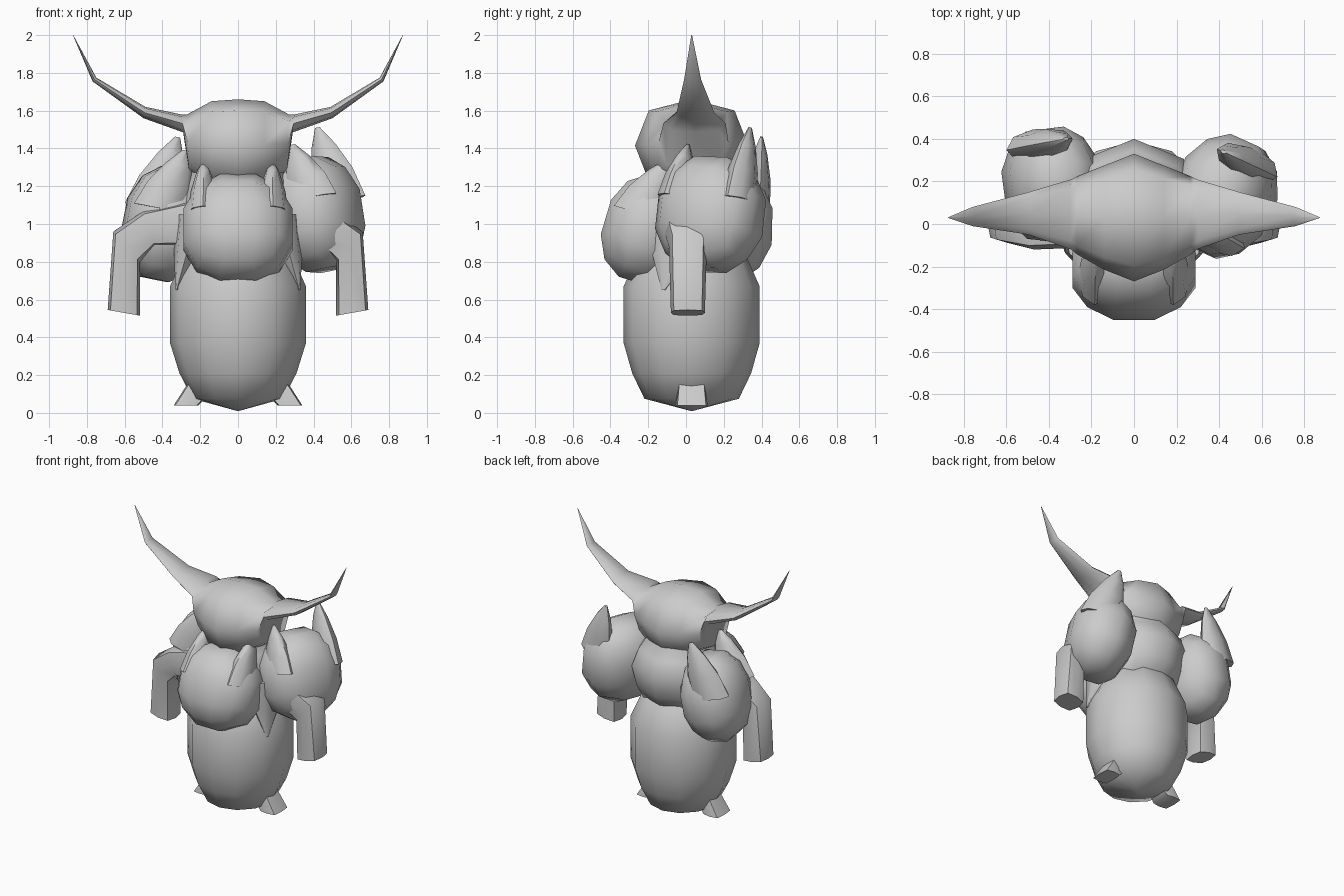
import bpy, bmesh, math
from mathutils import Matrix, Vector

old = bpy.data.objects.get("Cube")
if old:
    bpy.data.objects.remove(old, do_unlink=True)

grey = bpy.data.materials.new("plain grey")
grey.use_nodes = True
grey.diffuse_color = (0.6, 0.6, 0.6, 1)
grey.node_tree.nodes["Principled BSDF"].inputs["Base Color"].default_value = (0.6, 0.6, 0.6, 1)


def finish(name, bm, angle=60):
    """Turn a bmesh into a smooth-shaded grey object."""
    bmesh.ops.remove_doubles(bm, verts=bm.verts, dist=0.0005)
    bmesh.ops.recalc_face_normals(bm, faces=bm.faces)
    mesh = bpy.data.meshes.new(name)
    bm.to_mesh(mesh)
    bm.free()
    mesh.materials.append(grey)
    obj = bpy.data.objects.new(name, mesh)
    bpy.context.collection.objects.link(obj)
    bpy.ops.object.select_all(action="DESELECT")
    obj.select_set(True)
    bpy.context.view_layer.objects.active = obj
    bpy.ops.object.shade_smooth_by_angle(angle=math.radians(angle))


def skin(bm, rings):
    """Bridge a list of point rings and cap both ends."""
    loops = [[bm.verts.new(p) for p in ring] for ring in rings]
    n = len(loops[0])
    for low, high in zip(loops, loops[1:]):
        for i in range(n):
            j = (i + 1) % n
            bm.faces.new((low[i], low[j], high[j], high[i]))
    bm.faces.new(loops[0])
    bm.faces.new(loops[-1])


def circle(n, power=1):
    """Unit circle; a power below one squares it off."""
    def bend(v):
        return math.copysign(abs(v) ** power, v) if abs(v) > 1e-6 else 0
    return [(bend(math.cos(math.tau * i / n)), bend(math.sin(math.tau * i / n))) for i in range(n)]


def lathe(name, profile, n):
    """Stack elliptical rings given as (z, radius x, radius y, centre y)."""
    bm = bmesh.new()
    skin(bm, [[(rx * c, cy + ry * s, z) for c, s in circle(n)] for z, rx, ry, cy in profile])
    finish(name, bm)


def limb_ring(section, side=1, power=0.8):
    """Ring spanning two points of the x-z plane, with half depth and centre y."""
    a, b = Vector(section[0]), Vector(section[1])
    ry, cy = section[2:]
    mid, half = (a + b) / 2, (a - b) / 2
    return [(side * (mid.x + half.x * c), cy + ry * s, mid.y + half.y * c)
            for c, s in circle(8, power)]


# Egg-shaped body
lathe("body", [(0.01, 0.004, 0.004, 0.03), (0.075, 0.24, 0.25, 0.03), (0.21, 0.31, 0.315, 0.03),
               (0.37, 0.36, 0.36, 0.03), (0.67, 0.36, 0.36, 0.03),
               (0.94, 0.24, 0.24, 0.03), (1.03, 0.004, 0.004, 0.03)], 12)

# Upper torso and neck
lathe("torso", [(0.8, 0.26, 0.2, 0.06), (0.95, 0.3, 0.28, 0.08), (1.1, 0.33, 0.32, 0.08),
                (1.22, 0.29, 0.28, 0.07), (1.3, 0.25, 0.22, 0.05), (1.42, 0.26, 0.24, 0.04)], 8)

# Head and horns in one loft from tip to tip
head_half = [((0, 1.66), (0, 1.17), 0.3, 0.03), ((0.14, 1.65), (0.14, 1.19), 0.245, 0.03),
             ((0.27, 1.58), (0.26, 1.28), 0.185, 0.04), ((0.3, 1.58), (0.29, 1.485), 0.165, 0.045),
             ((0.49, 1.62), (0.5, 1.56), 0.1, 0.05), ((0.75, 1.775), (0.77, 1.755), 0.045, 0.035),
             ((0.872, 2.0), (0.874, 2.0), 0.002, 0.03)]
bm = bmesh.new()
skin(bm, [limb_ring(s, -1) for s in reversed(head_half[1:])] + [limb_ring(s) for s in head_half])
finish("horned_head", bm, 80)

arm = [((0.2, 1.14), (0.24, 0.88), 0.12, 0.01), ((0.5, 1.07), (0.44, 0.88), 0.11, -0.01),
       ((0.66, 0.96), (0.52, 0.8), 0.1, 0.01), ((0.69, 0.545), (0.52, 0.515), 0.09, 0.01)]
foot = [((0.24, 0.2), (0.13, 0.1), 0.06, 0.03), ((0.27, 0.15), (0.18, 0.07), 0.075, 0.03),
        ((0.34, 0.04), (0.21, 0.04), 0.085, 0.03)]
# Pointed flap hanging from the torso over the body
flap = [((0.15, 1.05), (0.33, 1.05), 0.17, -0.02), ((0.2, 0.85), (0.34, 0.85), 0.13, -0.05),
        ((0.32, 0.65), (0.33, 0.65), 0.01, -0.12)]

# Paired arms, feet and flaps
for word, side in (("left", 1), ("right", -1)):
    for part, sections, power in (("arm", arm, 0.55), ("foot", foot, 0.35), ("torso_flap", flap, 1)):
        bm = bmesh.new()
        skin(bm, [limb_ring(s, side, power) for s in sections])
        finish(f"{word}_{part}", bm)


def eared_ball(name, centre, left_tip, right_tip, size):
    """Faceted ball facing away from its ears' lean, with an ear rising to each tip."""
    centre, left_tip, right_tip = Vector(centre), Vector(left_tip), Vector(right_tip)
    z = ((left_tip + right_tip) / 2 - centre).normalized()
    x = left_tip - right_tip
    x = (x - z * x.dot(z)).normalized()
    frame = Matrix((x, z.cross(x), z)).transposed().to_4x4()
    frame.translation = centre

    # Round ball from a subdivided cube
    bm = bmesh.new()
    bmesh.ops.create_cube(bm, size=2)
    bmesh.ops.subdivide_edges(bm, edges=bm.edges, cuts=2, use_grid_fill=True)
    for v in bm.verts:
        p = v.co.normalized() * 1.1
        v.co = frame @ Vector([a * b for a, b in zip(p, size)])
    finish(name, bm)

    # Broad tapered ears, wide from front to back
    for word, side, tip in (("left", 1, left_tip), ("right", -1, right_tip)):
        base = Vector((side * 0.185, -0.07, 0.07))
        end = frame.inverted() @ tip
        rings = []
        for t, scale in ((0, 1), (0.4, 0.86), (0.75, 0.5), (1, 0.1)):
            mid = base.lerp(end, t)
            rings.append([frame @ (mid + Vector((0.08 * c, 0.14 * s, 0)) * scale)
                          for c, s in circle(8)])
        bm = bmesh.new()
        skin(bm, rings)
        finish(f"{name}_{word}_ear", bm)


# Three eared balls around the chest
eared_ball("front_ball", (0, -0.2, 0.97), (0.18, -0.09, 1.34), (-0.18, -0.09, 1.34), (0.29, 0.235, 0.285))
eared_ball("left_ball", (0.42, 0.13, 1.05), (0.42, 0.34, 1.51), (0.29, 0.01, 1.42), (0.28, 0.225, 0.3))
eared_ball("right_ball", (-0.385, 0.19, 1.0), (-0.28, 0, 1.39), (-0.32, 0.4, 1.46), (0.26, 0.215, 0.3))
